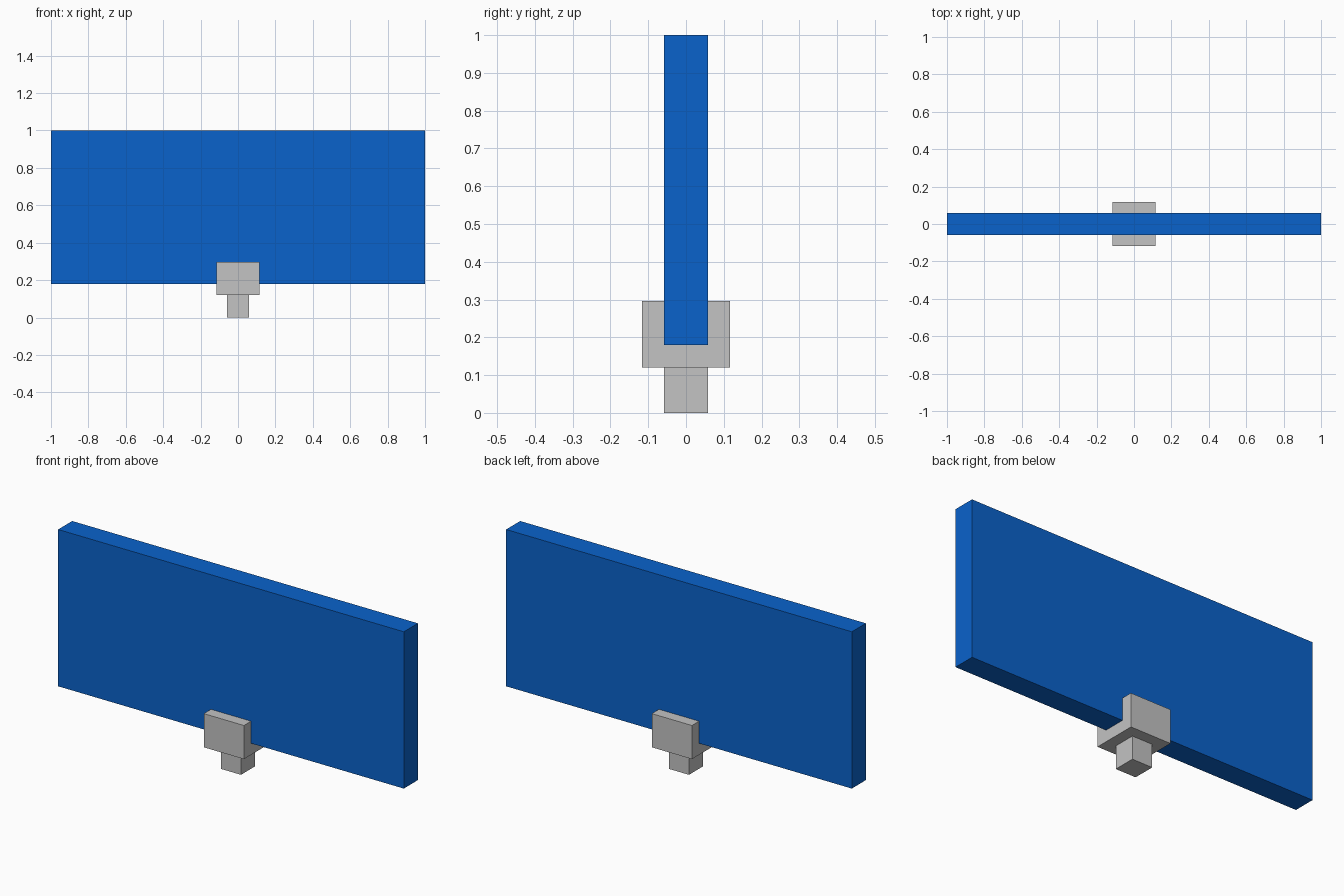
import bpy, bmesh

if "Cube" in bpy.data.objects:
    bpy.data.objects.remove(bpy.data.objects["Cube"])


def material(name, rgb):
    m = bpy.data.materials.new(name)
    m.diffuse_color = (*rgb, 1.0)
    m.use_nodes = True
    m.node_tree.nodes["Principled BSDF"].inputs["Base Color"].default_value = m.diffuse_color
    return m


def extrude_x(name, profile, half_width, mat):
    """Extrude a closed (y, z) outline symmetrically along x."""
    bm = bmesh.new()
    face = bm.faces.new([bm.verts.new((-half_width, y, z)) for y, z in profile])
    ext = bmesh.ops.extrude_face_region(bm, geom=[face])
    verts = [g for g in ext["geom"] if isinstance(g, bmesh.types.BMVert)]
    bmesh.ops.translate(bm, verts=verts, vec=(2 * half_width, 0, 0))
    bmesh.ops.recalc_face_normals(bm, faces=bm.faces)
    mesh = bpy.data.meshes.new(name)
    bm.to_mesh(mesh)
    bm.free()
    mesh.materials.append(mat)
    obj = bpy.data.objects.new(name, mesh)
    bpy.context.collection.objects.link(obj)
    return obj


def rect(half_y, z0, z1):
    return [(-half_y, z0), (half_y, z0), (half_y, z1), (-half_y, z1)]


blue = material("panel blue", (0.003, 0.123, 0.6))
grey = material("light grey", (0.546, 0.546, 0.546))

T = 0.058              # half thickness of panel and post
CLIP = 0.117           # half depth of the clip
BASE, SEAT, TOP = 0.12, 0.18, 0.296

# Flat panel standing in the clip
extrude_x("panel", rect(T, SEAT, 1.0), 1.0, blue)

# U-shaped clip gripping the lower edge of the panel
clip_outline = [(-CLIP, BASE), (CLIP, BASE), (CLIP, TOP), (T, TOP),
                (T, SEAT), (-T, SEAT), (-T, TOP), (-CLIP, TOP)]
extrude_x("clip", clip_outline, 0.116, grey)

# Short square post under the clip
extrude_x("post", rect(T, 0.0, BASE), T, grey)
